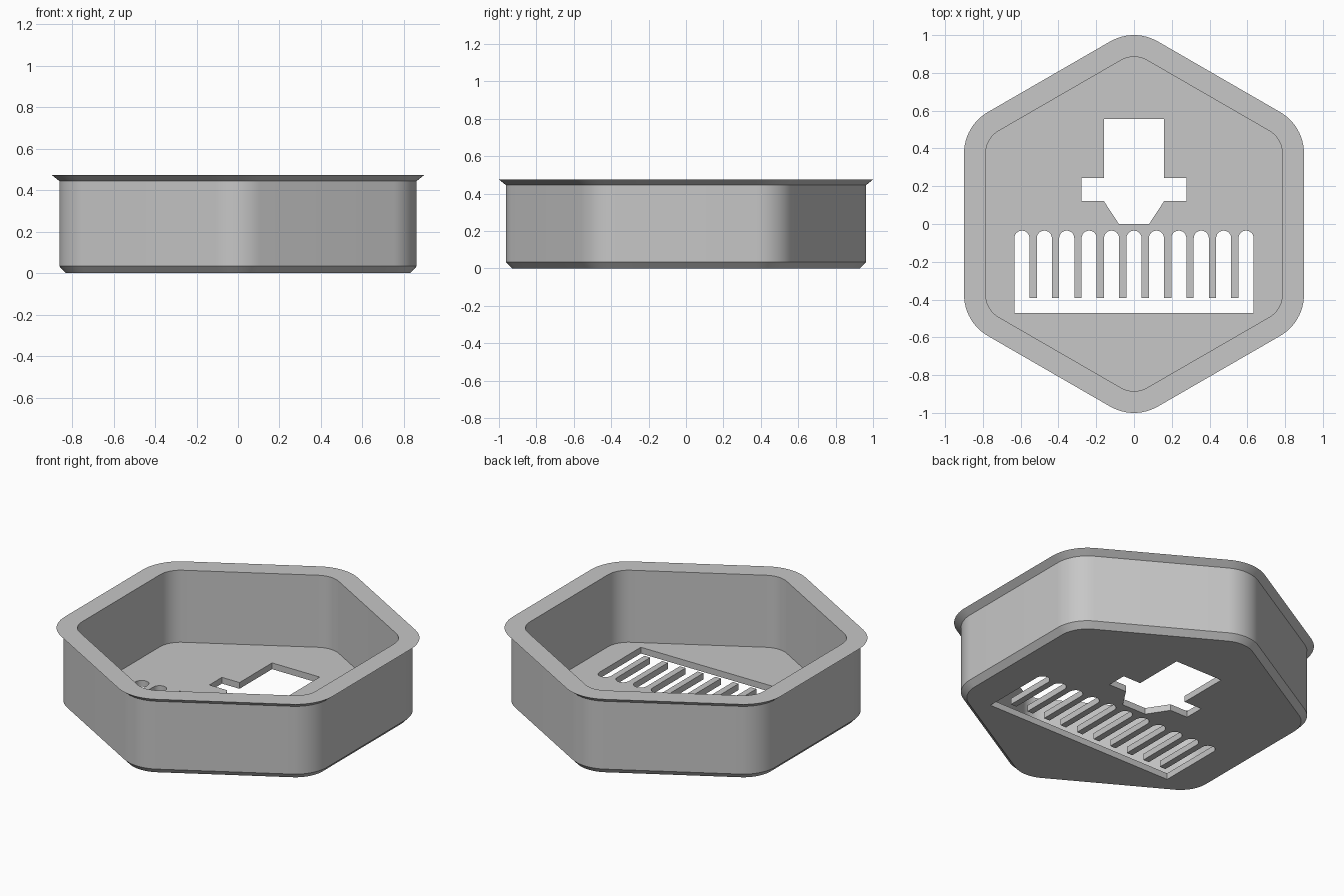
import bpy
import bmesh
from math import radians, pi, sin, cos, sqrt

default_cube = bpy.data.objects.get("Cube")
if default_cube:
    bpy.data.objects.remove(default_cube, do_unlink=True)

HEIGHT = 0.475
FLOOR = 0.038
CORE = 0.647          # apothem of the hexagon through the corner-arc centres
ARC_STEPS = 12

grey = bpy.data.materials.new("light_grey")
grey.use_nodes = True
colour = (0.57, 0.57, 0.57, 1)
grey.diffuse_color = colour
grey.node_tree.nodes["Principled BSDF"].inputs["Base Color"].default_value = colour


def hexagon(apothem):
    """Rounded hexagon outline with points towards front and back."""
    radius = apothem - CORE
    reach = CORE * 2 / sqrt(3)
    points = []
    for corner in range(6):
        mid = radians(90 + 60 * corner)
        for step in range(ARC_STEPS + 1):
            a = mid + radians(60) * (step / ARC_STEPS - 0.5)
            points.append((reach * cos(mid) + radius * cos(a),
                           reach * sin(mid) + radius * sin(a)))
    return points


def make_object(name, rings):
    """Bridge a stack of matching outlines and cap both ends."""
    bm = bmesh.new()
    loops = [[bm.verts.new((x, y, z)) for x, y in outline] for outline, z in rings]
    for low, high in zip(loops, loops[1:]):
        for i in range(len(low)):
            j = (i + 1) % len(low)
            bm.faces.new((low[i], low[j], high[j], high[i]))
    bm.faces.new(loops[0][::-1])
    bm.faces.new(loops[-1])
    bmesh.ops.recalc_face_normals(bm, faces=bm.faces)
    mesh = bpy.data.meshes.new(name)
    bm.to_mesh(mesh)
    bm.free()
    mesh.materials.append(grey)
    obj = bpy.data.objects.new(name, mesh)
    bpy.context.collection.objects.link(obj)
    return obj


# Tray: bottom chamfer, wall, flared lip, inner wall, floor
profile = [(0.83, 0), (0.862, 0.034), (0.862, 0.445),
           (0.9, HEIGHT), (0.785, HEIGHT), (0.785, FLOOR)]
tray = make_object("hexagonal_tray", [(hexagon(a), z) for a, z in profile])

# Plug-shaped opening, mirrored from its right half
half = [(0.08, 0), (0.16, 0.122), (0.278, 0.122),
        (0.278, 0.243), (0.16, 0.243), (0.16, 0.555)]
plug = half + [(-x, y) for x, y in reversed(half)]

# Comb opening: round-ended slots joined by a strip along the front
SLOTS, PITCH, SLOT_R = 11, 0.1187, 0.04
edge = PITCH * (SLOTS - 1) / 2 + SLOT_R
comb = [(-edge, -0.472), (edge, -0.472)]
for i in reversed(range(SLOTS)):
    cx = (i - (SLOTS - 1) / 2) * PITCH
    if i < SLOTS - 1:
        comb.append((cx + SLOT_R, -0.392))
    for step in range(ARC_STEPS + 1):
        a = pi * step / ARC_STEPS
        comb.append((cx + SLOT_R * cos(a), -0.075 + SLOT_R * sin(a)))
    if i > 0:
        comb.append((cx - SLOT_R, -0.392))

# Cut both openings through the floor
bpy.context.view_layer.objects.active = tray
for name, outline in (("plug_cutter", plug), ("comb_cutter", comb)):
    cutter = make_object(name, [(outline, -0.1), (outline, 0.2)])
    cutter.hide_render = True
    cut = tray.modifiers.new(name, "BOOLEAN")
    cut.operation = "DIFFERENCE"
    cut.solver = "EXACT"
    cut.object = cutter
    bpy.ops.object.modifier_apply(modifier=cut.name)
    bpy.data.objects.remove(cutter, do_unlink=True)

# Smooth the rounded corners, keep the edges crisp
bpy.ops.object.select_all(action="DESELECT")
tray.select_set(True)
bpy.ops.object.shade_smooth_by_angle(angle=radians(30))
